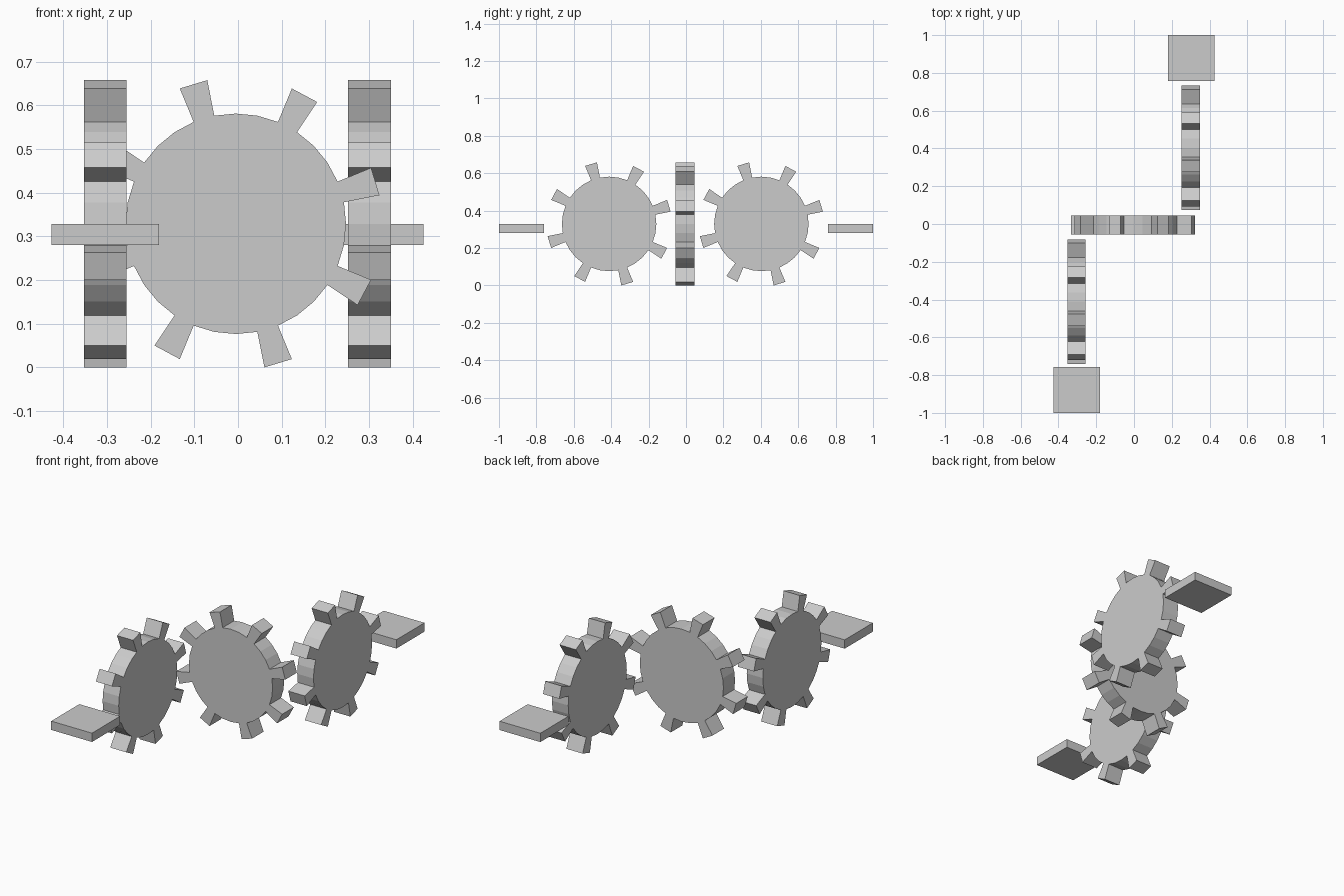
import bpy, bmesh
from math import cos, sin, pi
from mathutils import Vector

if "Cube" in bpy.data.objects:
    bpy.data.objects.remove(bpy.data.objects["Cube"])

SIDES, R_IN, R_OUT = 32, 0.2525, 0.3355
CZ = 0.329


def gear(name, centre, width, along_x):
    # 32-sided disc with every fourth rim face drawn out into a tooth
    outline = []
    for i in range(SIDES):
        a = 2 * pi * i / SIDES
        inner, outer = (R_IN * cos(a), R_IN * sin(a)), (R_OUT * cos(a), R_OUT * sin(a))
        outline.append(inner) if i % 4 != 1 else outline.extend([inner, outer])
        if i % 4 == 2:
            outline.insert(-1, outer)
    bm = bmesh.new()
    h = width / 2
    verts = [bm.verts.new(Vector((-h, u, v) if along_x else (u, -h, v)))
             for u, v in outline]
    face = bm.faces.new(verts)
    ext = bmesh.ops.extrude_face_region(bm, geom=[face], use_keep_orig=True)
    moved = [g for g in ext["geom"] if isinstance(g, bmesh.types.BMVert)]
    bmesh.ops.translate(bm, verts=moved,
                        vec=(width, 0, 0) if along_x else (0, width, 0))
    bmesh.ops.recalc_face_normals(bm, faces=bm.faces)
    add_object(name, bm, centre)


def slab(name, centre, size):
    bm = bmesh.new()
    bmesh.ops.create_cube(bm, size=1)
    bmesh.ops.scale(bm, verts=bm.verts, vec=size)
    add_object(name, bm, centre)


def add_object(name, bm, centre):
    mesh = bpy.data.meshes.new(name)
    bm.to_mesh(mesh)
    bm.free()
    ob = bpy.data.objects.new(name, mesh)
    ob.location = centre
    bpy.context.collection.objects.link(ob)


# Middle gear faces front, the outer two face sideways
gear("middle_gear", (-0.005, -0.005, CZ), 0.10, False)
gear("front_gear", (-0.304, -0.411, CZ), 0.097, True)
gear("back_gear", (0.301, 0.403, CZ), 0.098, True)

# Flat end platforms
slab("front_platform", (-0.304, -0.879, 0.3045), (0.246, 0.242, 0.048))
slab("back_platform", (0.302, 0.879, 0.3045), (0.246, 0.242, 0.048))
